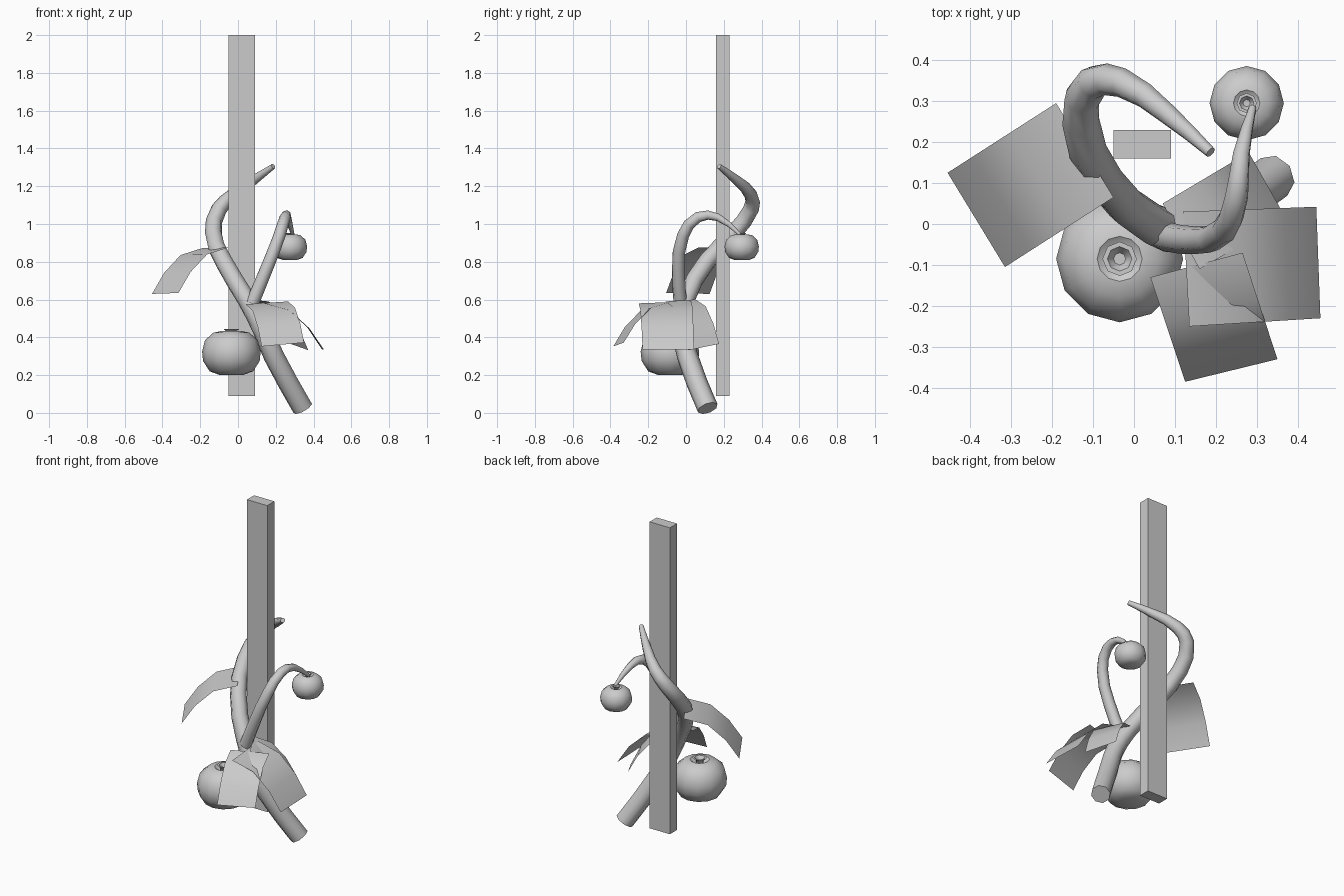
import bpy, bmesh, math
from mathutils import Vector

if "Cube" in bpy.data.objects:
    bpy.data.objects.remove(bpy.data.objects["Cube"])


def finish(name, bm, smooth=True):
    bmesh.ops.recalc_face_normals(bm, faces=bm.faces)
    me = bpy.data.meshes.new(name)
    bm.to_mesh(me)
    bm.free()
    ob = bpy.data.objects.new(name, me)
    bpy.context.collection.objects.link(ob)
    for p in me.polygons:
        p.use_smooth = smooth
    return ob


def box(name, lo, hi):
    bm = bmesh.new()
    bmesh.ops.create_cube(bm, size=1)
    for v in bm.verts:
        v.co = [(a + b) / 2 + c * (b - a) for a, b, c in zip(lo, hi, v.co)]
    return finish(name, bm, False)


def tube(name, pts):
    """Tapered eight-sided tube through (x, y, z, radius) points."""
    cu = bpy.data.curves.new(name, 'CURVE')
    cu.dimensions = '3D'
    cu.bevel_depth = 1
    cu.bevel_resolution = 2
    cu.resolution_u = 2
    cu.use_fill_caps = True
    sp = cu.splines.new('BEZIER')
    sp.bezier_points.add(len(pts) - 1)
    for bp, (x, y, z, r) in zip(sp.bezier_points, pts):
        bp.co = (x, y, z)
        bp.radius = r
        bp.handle_left_type = bp.handle_right_type = 'AUTO'
    ob = bpy.data.objects.new(name, cu)
    bpy.context.collection.objects.link(ob)
    return ob


def lathe(name, profile, centre, scale, sides):
    bm = bmesh.new()
    rings = []
    for r, z in profile:
        rings.append([bm.verts.new(Vector(centre) + scale * Vector(
            (r * math.cos(2 * math.pi * i / sides), r * math.sin(2 * math.pi * i / sides), z)))
            for i in range(sides)])
    for a, b in zip(rings, rings[1:]):
        for i in range(sides):
            j = (i + 1) % sides
            bm.faces.new((a[i], a[j], b[j], b[i]))
    bm.faces.new(rings[0])
    bm.faces.new(rings[-1])
    return finish(name, bm)


def leaf(name, in0, in1, out0, out1):
    """Sheet drooping from an inner edge to an outer edge."""
    bm = bmesh.new()
    rows = []
    for t, drop in ((0, 0), (.43, .15), (.76, .54), (1, 1)):
        row = []
        for a, b in ((in0, out0), (in1, out1)):
            a, b = Vector(a), Vector(b)
            p = a.lerp(b, t)
            p.z = a.z + (b.z - a.z) * drop
            row.append(bm.verts.new(p))
        rows.append(row)
    for a, b in zip(rows, rows[1:]):
        bm.faces.new((a[0], a[1], b[1], b[0]))
    return finish(name, bm)


# Support stake
box("stake", (-.05, .16, .09), (.09, .23, 2.0))

# Main vine winding around the stake
tube("main_vine", [
    (.342, .115, .025, .056), (.19, .008, .30, .056), (.125, -.02, .45, .053),
    (.045, .0, .60, .05), (-.075, .11, .80, .048), (-.13, .25, .95, .046),
    (-.10, .345, 1.08, .042), (-.03, .345, 1.15, .036),
    (.08, .27, 1.23, .026), (.187, .175, 1.305, .014)])

# Side shoot carrying the small fruit
tube("side_shoot", [
    (.075, -.03, .58, .036), (.15, -.04, .76, .034), (.22, -.015, .94, .032),
    (.25, .065, 1.037, .029), (.262, .17, 1.035, .021), (.29, .285, .945, .009)])

# Fruits with dimpled tops and flared stem cups
fruit = [(.06, -.115), (.115, -.095), (.15, -.04), (.155, .01), (.14, .07),
         (.095, .11), (.055, .118), (.025, .095)]
cup = [(.02, .085), (.022, .112), (.042, .13), (.03, .13), (.015, .105)]
for label, centre, scale in (("large", (-.035, -.085, .315), 1.0),
                             ("small", (.275, .295, .876), .585)):
    lathe(label + "_fruit", fruit, centre, scale, 12)
    lathe(label + "_stem_cup", cup, centre, scale, 8)

# Drooping leaves
leaf("left_leaf", (-.19, .295, .872), (-.05, .065, .875), (-.455, .125, .63), (-.315, -.105, .635))
leaf("right_leaf", (.135, -.25, .58), (.12, .03, .59), (.455, -.23, .335), (.445, .042, .335))
leaf("front_leaf", (.04, -.13, .575), (.265, -.07, .59), (.125, -.385, .352), (.35, -.33, .372))
leaf("back_leaf", (.07, .05, .60), (.16, -.11, .59), (.28, .175, .365), (.372, .012, .332))

for ob in bpy.context.collection.objects:
    ob.select_set(ob.type == 'MESH' and ob.name.endswith(("fruit", "cup")))
    if ob.select_get():
        bpy.context.view_layer.objects.active = ob
bpy.ops.object.shade_smooth_by_angle(angle=math.radians(50))
